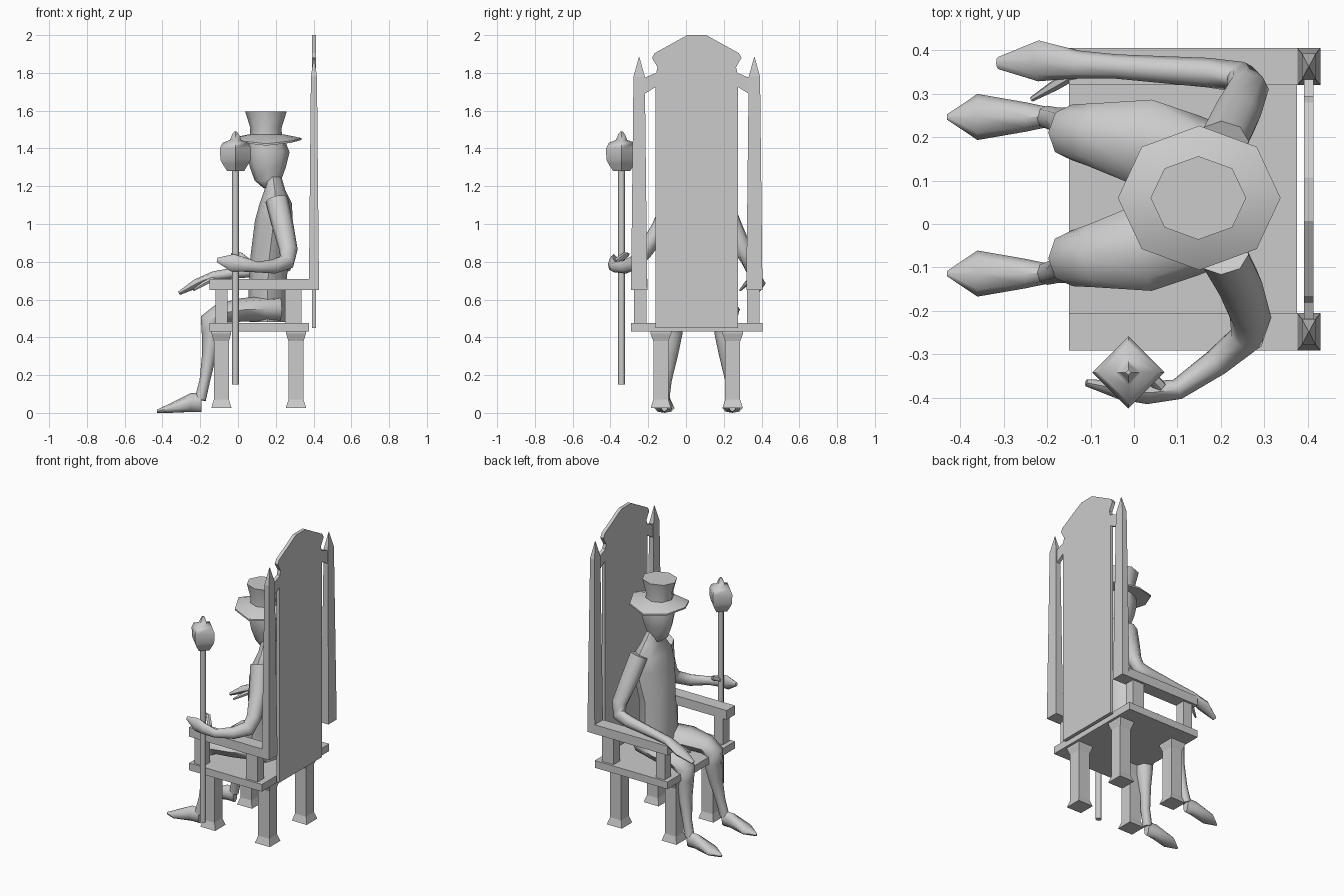
import bpy, bmesh, math
from mathutils import Vector

CY = 0.057  # symmetry plane of chair and sitter
Z = Vector((0, 0, 1))


def finish(name, bm, smooth):
    bmesh.ops.recalc_face_normals(bm, faces=bm.faces)
    me = bpy.data.meshes.new(name)
    bm.to_mesh(me)
    bm.free()
    ob = bpy.data.objects.new(name, me)
    bpy.context.collection.objects.link(ob)
    if smooth:
        bpy.ops.object.select_all(action='DESELECT')
        ob.select_set(True)
        bpy.context.view_layer.objects.active = ob
        bpy.ops.object.shade_smooth_by_angle(angle=math.radians(55))
    return ob


def loft(name, secs, n=8, axis=None, square=False, smooth=True, wave=None):
    """Skin rings (x, y, z, half width along y, half depth) along a path."""
    bm = bmesh.new()
    pts = [Vector(s[:3]) for s in secs]
    rings = []
    for i, s in enumerate(secs):
        t = axis or (pts[min(i + 1, len(pts) - 1)] - pts[max(i - 1, 0)]).normalized()
        u = Vector((0, 1, 0))
        u = (u - t * t.dot(u)).normalized()
        v = t.cross(u)
        k, off = (math.sqrt(2), math.pi / 4) if square else (1, 0)
        ring = []
        for j in range(n):
            a = off + 2 * math.pi * j / n
            p = pts[i] + u * (math.cos(a) * s[3] * k) + v * (math.sin(a) * s[4] * k)
            if wave:
                p.z += wave(i, a)
            ring.append(bm.verts.new(p))
        rings.append(ring)
    for a, b in zip(rings, rings[1:]):
        for j in range(n):
            bm.faces.new((a[j], a[(j + 1) % n], b[(j + 1) % n], b[j]))
    bm.faces.new(rings[0])
    bm.faces.new(rings[-1])
    return finish(name, bm, smooth)


def column(name, x, y, secs):
    """Square column from (z, half x, half y) steps."""
    return loft(name, [(x, y, z, hy, hx) for z, hx, hy in secs], 4, Z, True, False)


def box(name, x0, x1, y0, y1, z0, z1):
    hx, hy = (x1 - x0) / 2, (y1 - y0) / 2
    return column(name, x0 + hx, y0 + hy, [(z0, hx, hy), (z1, hx, hy)])


# Seat
box("seat", -0.15, 0.375, -0.29, 0.405, 0.43, 0.477)

# Chair legs, arm supports, armrests and back posts on both sides
for side, s in (("right", -1), ("left", 1)):
    for part, x in (("front", -0.088), ("rear", 0.307)):
        column(f"{part}_{side}_chair_leg", x, CY + s * 0.19,
               [(0.025, .054, .054), (0.07, .04, .04), (0.38, .04, .04),
                (0.42, .052, .055), (0.435, .052, .055)])
    ay = CY + s * 0.30
    box(f"front_{side}_arm_support", -0.12, -0.055, ay - 0.033, ay + 0.033, 0.47, 0.655)
    box(f"rear_{side}_arm_support", 0.25, 0.335, ay - 0.033, ay + 0.033, 0.47, 0.655)
    ry = CY + s * 0.305
    box(f"{side}_armrest", -0.15, 0.38, ry - 0.043, ry + 0.043, 0.65, 0.71)
    column(f"{side}_back_post", 0.402, ry,
           [(0.65, .027, .043), (1.78, .016, .03), (1.885, .001, .001)])

# Back panel with shaped crown
half = [(.218, .45), (.218, 1.725), (.275, 1.69), (.275, 1.775), (.215, 1.80),
        (.208, 1.83), (.237, 1.88), (.222, 1.905), (.05, 2.0)]
outline = [(CY + d, z) for d, z in half] + [(CY - d, z) for d, z in reversed(half)]
bm = bmesh.new()
face = bm.faces.new([bm.verts.new((0.391, y, z)) for y, z in outline])
new = bmesh.ops.extrude_face_region(bm, geom=[face])["geom"]
bmesh.ops.translate(bm, vec=(0.022, 0, 0),
                    verts=[g for g in new if isinstance(g, bmesh.types.BMVert)])
finish("back_panel", bm, False)

# Torso
loft("torso", [(.155, .06, .48, .13, .095), (.155, .06, .62, .14, .10),
               (.165, .06, .82, .125, .10), (.19, .06, 1.02, .165, .10),
               (.20, .06, 1.11, .16, .085), (.195, .06, 1.18, .10, .055),
               (.185, .06, 1.25, .05, .045)], axis=Z)

# Head
loft("head", [(.175, .06, 1.19, .04, .04), (.158, .06, 1.23, .05, .07),
              (.158, .06, 1.30, .075, .095), (.16, .06, 1.38, .09, .113),
              (.155, .06, 1.45, .085, .09)], axis=Z)

# Hat crown and brim
loft("hat_crown", [(.148, .06, 1.44, .085, .085), (.148, .06, 1.51, .083, .083),
                   (.148, .06, 1.595, .096, .11)], axis=Z)
loft("hat_brim", [(.15, .06, 1.425, .085, .09), (.15, .06, 1.43, .166, .187),
                  (.15, .06, 1.44, .166, .187), (.15, .06, 1.475, .09, .09)],
     axis=Z, wave=lambda i, a: -0.015 * math.cos(2 * a) if i in (1, 2) else 0)

# Legs and feet
for side, s, my in (("right", -1, 0.066), ("left", 1, 0.066)):
    loft(f"{side}_leg", [(x, my + s * d, z, ru, rv) for x, d, z, ru, rv in (
        (.22, .075, .55, .075, .07), (.13, .09, .55, .095, .068),
        (.02, .122, .545, .10, .062), (-.10, .14, .525, .072, .052),
        (-.143, .145, .49, .064, .058), (-.14, .145, .42, .06, .052),
        (-.152, .155, .31, .047, .038), (-.176, .172, .17, .03, .028),
        (-.20, .18, .07, .026, .03))])
    fy = my + s * 0.18
    loft(f"{side}_foot", [(-.192, fy, .055, .022, .05), (-.25, fy, .055, .034, .05),
                          (-.36, fy, .025, .053, .025), (-.43, fy, .008, .006, .008)],
         axis=Vector((-1, 0, 0)))

# Left arm resting on the armrest
loft("left_arm", [(.205, .19, 1.13, .05, .06), (.235, .25, .98, .05, .058),
                  (.262, .31, .85, .045, .048), (.245, .338, .785, .036, .045),
                  (.17, .348, .765, .034, .04), (-.04, .362, .738, .028, .028),
                  (-.13, .367, .725, .032, .024), (-.22, .375, .685, .047, .024),
                  (-.312, .37, .633, .014, .01)])
loft("left_thumb", [(-.13, .35, .71, .014, .014), (-.18, .32, .685, .013, .014),
                    (-.235, .287, .65, .006, .006)], n=6)

# Right arm holding the staff
loft("right_arm", [(.205, -.07, 1.13, .05, .06), (.24, -.135, .98, .048, .056),
                   (.268, -.215, .86, .042, .048), (.258, -.262, .80, .036, .045),
                   (.19, -.318, .775, .032, .038), (.10, -.38, .772, .024, .028),
                   (.03, -.388, .785, .026, .038), (-.03, -.382, .795, .022, .046),
                   (-.11, -.365, .81, .008, .012)])
loft("right_thumb", [(.06, -.375, .80, .016, .016), (.01, -.32, .835, .014, .018),
                     (-.035, -.305, .84, .007, .008)], n=6)

# Staff shaft and carved head
sx, sy = -0.013, -0.341
loft("staff_shaft", [(sx, sy, .15, .018, .018), (sx, sy, 1.30, .018, .018)], axis=Z)
loft("staff_head", [(sx, sy, z, r, r) for z, r in (
    (1.28, .045), (1.32, .07), (1.34, .08), (1.40, .083), (1.43, .068),
    (1.445, .03), (1.475, .018), (1.49, .006))], n=4, axis=Z)
